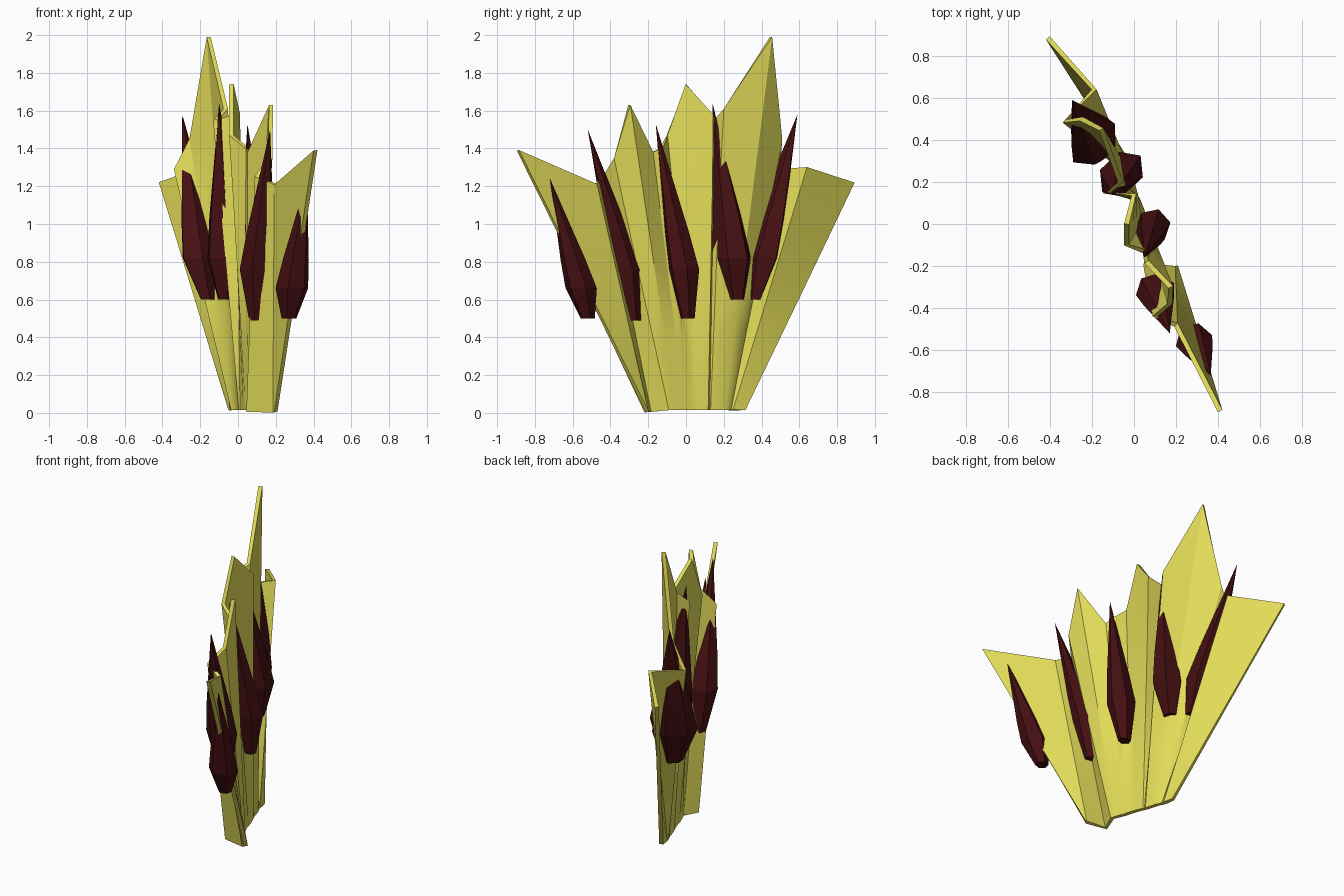
import bpy, bmesh, math
from mathutils import Vector

if "Cube" in bpy.data.objects:
    bpy.data.objects.remove(bpy.data.objects["Cube"], do_unlink=True)


def material(name, rgb):
    m = bpy.data.materials.new(name)
    m.use_nodes = True
    m.diffuse_color = (*rgb, 1)
    m.node_tree.nodes["Principled BSDF"].inputs["Base Color"].default_value = (*rgb, 1)
    return m


def add_object(name, bm, mat):
    bmesh.ops.recalc_face_normals(bm, faces=bm.faces)
    mesh = bpy.data.meshes.new(name)
    bm.to_mesh(mesh)
    bm.free()
    mesh.materials.append(mat)
    obj = bpy.data.objects.new(name, mesh)
    bpy.context.collection.objects.link(obj)
    return obj


yellow = material("pale_yellow", (0.76, 0.71, 0.10))
maroon = material("dark_maroon", (0.06, 0.005, 0.006))

# Pleated fan: each fold line runs from a foot point (x, y) to a top point
folds = [
    ((.20, -.205), (.41, -.89, 1.39)),
    ((.19, -.21), (.20, -.48, 1.21)),
    ((.055, -.19), (.10, -.44, 1.25)),
    ((.09, -.09), (.17, -.38, 1.35)),
    ((.08, -.06), (.175, -.30, 1.63)),
    ((.06, -.01), (.06, -.18, 1.38)),
    ((.055, .01), (.05, -.13, 1.40)),
    ((.05, .03), (-.035, -.10, 1.47)),
    ((.04, .06), (-.035, 0, 1.74)),
    ((.02, .11), (0, .14, 1.58)),
    ((.015, .12), (-.12, .15, 1.55)),
    ((.01, .13), (-.065, .20, 1.61)),
    ((-.01, .20), (-.155, .45, 1.99)),
    ((-.02, .22), (-.25, .50, 1.45)),
    ((-.025, .235), (-.33, .49, 1.29)),
    ((-.03, .25), (-.19, .64, 1.30)),
    ((-.04, .31), (-.41, .885, 1.22)),
]
bm = bmesh.new()
rows = []
for i, (foot, top) in enumerate(folds):
    a = Vector((*foot, 0.005 if i < 3 else 0.015))
    rows.append([bm.verts.new(a.lerp(Vector(top), t / 4)) for t in range(5)])
for left, right in zip(rows, rows[1:]):
    for j in range(4):
        bm.faces.new((left[j], right[j], right[j + 1], left[j + 1]))
fan = add_object("pleated_fan", bm, yellow)
thick = fan.modifiers.new("thickness", 'SOLIDIFY')
thick.thickness = 0.024
thick.offset = 0
bpy.ops.object.select_all(action='DESELECT')
bpy.context.view_layer.objects.active = fan
fan.select_set(True)
bpy.ops.object.modifier_apply(modifier="thickness")
bpy.ops.object.shade_smooth_by_angle(angle=math.radians(25))


# Crystal shards: small flat foot, two rings, long point
def shard(name, foot, belly, tip, wide, narrow, turn):
    foot, belly, tip = Vector(foot), Vector(belly), Vector(tip)
    bm = bmesh.new()
    rings = []
    for centre, size in ((foot, .45), (belly, 1), (belly.lerp(tip, .26), .8)):
        ring = []
        for k in range(6):
            ang = math.tau * k / 6
            u, v = wide * size * math.cos(ang), narrow * 1.12 * size * math.sin(ang)
            c, s = math.cos(turn), math.sin(turn)
            ring.append(bm.verts.new(centre + Vector((u * c - v * s, u * s + v * c, 0))))
        rings.append(ring)
    point = bm.verts.new(tip)
    bm.faces.new(rings[0])
    for k in range(6):
        n = (k + 1) % 6
        for low, high in zip(rings, rings[1:]):
            bm.faces.new((low[k], low[n], high[n], high[k]))
        bm.faces.new((rings[2][k], rings[2][n], point))
    add_object(name, bm, maroon)


shards = [
    ((.27, -.52, .50), (.285, -.555, .66), (.365, -.72, 1.24), .09, .075, .3),
    ((.10, -.275, .49), (.10, -.31, .76), (.17, -.52, 1.50), .095, .07, .3),
    ((.08, .01, .50), (.09, -.01, .76), (.05, -.16, 1.53), .085, .075, .2),
    ((-.06, .26, .60), (-.06, .24, .82), (-.10, .14, 1.64), .125, .085, .75),
    ((-.15, .35, .60), (-.19, .385, .82), (-.295, .59, 1.58), .135, .08, .75),
]
for number, spec in enumerate(shards, 1):
    shard(f"crystal_shard_{number}", *spec)
